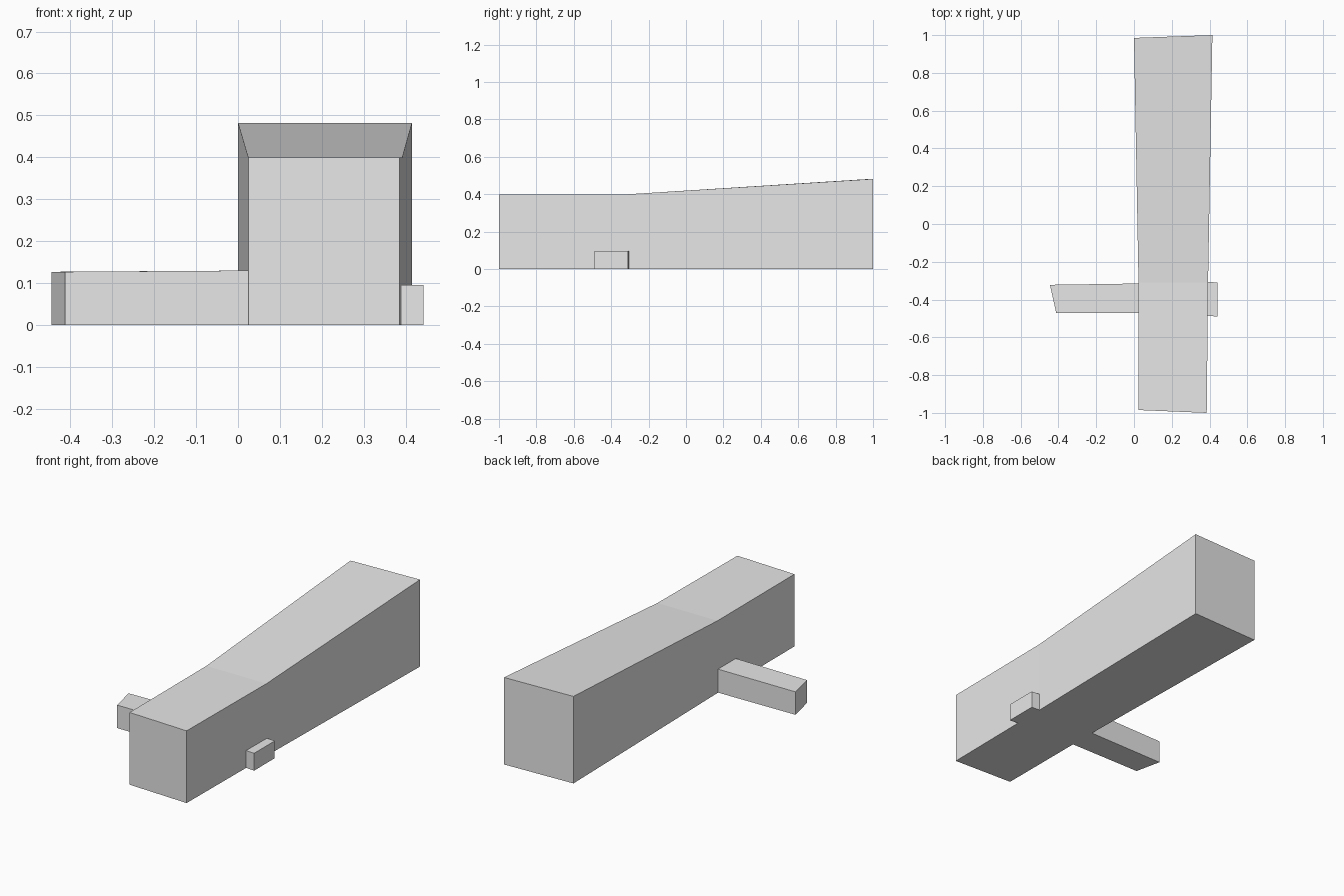
import bpy
import bmesh

cube = bpy.data.objects.get("Cube")
if cube:
    bpy.data.objects.remove(cube, do_unlink=True)

GREY = (0.8, 0.8, 0.8, 1.0)
mat = bpy.data.materials.new("plain grey")
mat.use_nodes = True
mat.diffuse_color = GREY
mat.node_tree.nodes["Principled BSDF"].inputs["Base Color"].default_value = GREY


def loft_block(name, sections):
    """Skin quad sections; each is two footprint points with their roof height."""
    bm = bmesh.new()
    rings = []
    for (ax, ay), (bx, by), h in sections:
        corners = ((ax, ay, 0), (bx, by, 0), (bx, by, h), (ax, ay, h))
        rings.append([bm.verts.new(c) for c in corners])
    for near, far in zip(rings, rings[1:]):
        for i in range(4):
            j = (i + 1) % 4
            bm.faces.new((near[i], near[j], far[j], far[i]))
    bm.faces.new(rings[0])
    bm.faces.new(rings[-1][::-1])
    bmesh.ops.recalc_face_normals(bm, faces=bm.faces)
    mesh = bpy.data.meshes.new(name)
    bm.to_mesh(mesh)
    bm.free()
    mesh.materials.append(mat)
    obj = bpy.data.objects.new(name, mesh)
    bpy.context.collection.objects.link(obj)
    return obj


# Long hall: level roof at the front, rising and widening to the back
loft_block("main_hall", [
    ((0.025, -0.985), (0.385, -1.0), 0.40),
    ((0.024, -0.31), (0.392, -0.31), 0.40),
    ((0.0, 0.985), (0.415, 1.0), 0.482),
])

# Low wing on the right with a slanted end
loft_block("side_wing", [
    ((-0.412, -0.47), (-0.445, -0.322), 0.127),
    ((0.03, -0.47), (0.03, -0.315), 0.13),
])

# Small porch on the left
loft_block("side_porch", [
    ((0.38, -0.485), (0.38, -0.305), 0.096),
    ((0.442, -0.49), (0.442, -0.31), 0.096),
])
